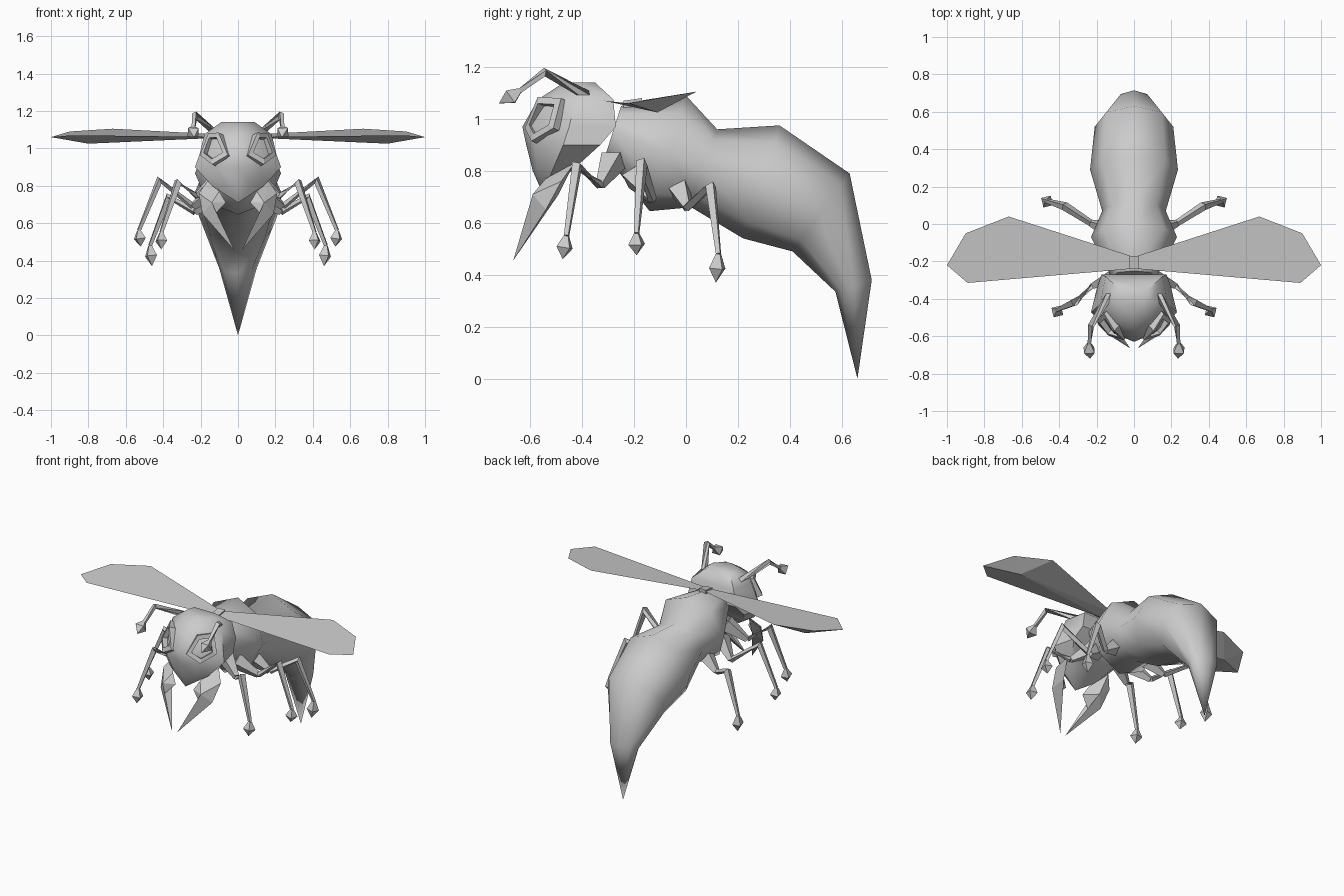
import bpy, bmesh, math
from mathutils import Vector

if "Cube" in bpy.data.objects:
    bpy.data.objects.remove(bpy.data.objects["Cube"])

grey = bpy.data.materials.new("plain grey")
grey.diffuse_color = (0.6, 0.6, 0.6, 1)
grey.use_nodes = True
grey.node_tree.nodes["Principled BSDF"].inputs["Base Color"].default_value = grey.diffuse_color


def finish(name, bm, mirror=False, smooth=None):
    bmesh.ops.recalc_face_normals(bm, faces=bm.faces)
    me = bpy.data.meshes.new(name)
    bm.to_mesh(me)
    bm.free()
    me.materials.append(grey)
    ob = bpy.data.objects.new(name, me)
    bpy.context.collection.objects.link(ob)
    if mirror:
        ob.modifiers.new("mirror", 'MIRROR').use_mirror_merge = False
    if smooth:
        bpy.ops.object.select_all(action='DESELECT')
        ob.select_set(True)
        bpy.context.view_layer.objects.active = ob
        bpy.ops.object.shade_smooth_by_angle(angle=math.radians(smooth))
    return ob


def loft(bm, rings, tip=None):
    """Skin equal rings; close the end with a point or a cap."""
    vs = [[bm.verts.new(p) for p in r] for r in rings]
    n = len(vs[0])
    for a, b in zip(vs, vs[1:]):
        for i in range(n):
            j = (i + 1) % n
            bm.faces.new((a[i], a[j], b[j], b[i]))
    bm.faces.new(vs[0])
    if tip is None:
        bm.faces.new(vs[-1])
    else:
        t = bm.verts.new(tip)
        for i in range(n):
            bm.faces.new((vs[-1][i], vs[-1][(i + 1) % n], t))


def limb(bm, path, radii, tip=None):
    """Four-sided tube through the points, one radius per point."""
    pts = [Vector(p) for p in path]
    rings = []
    for i, p in enumerate(pts):
        d = pts[min(i + 1, len(pts) - 1)] - pts[max(i - 1, 0)]
        u = d.cross(Vector((0.5, -0.8, 0.1))).normalized()
        v = d.cross(u).normalized()
        r = radii[i]
        rings.append([p + u * r, p + v * r, p - u * r, p - v * r])
    loft(bm, rings, tip)


# thorax and curved abdomen: top (y, z), bottom (y, z), half width
bm = bmesh.new()
rings = []
for yt, zt, yb, zb, w in [(-.25, 1.05, -.31, .86, .12),
                          (.0, 1.09, -.14, .645, .23),
                          (.12, .96, .02, .66, .17),
                          (.36, .975, .22, .54, .235),
                          (.63, .79, .41, .49, .21),
                          (.715, .38, .575, .335, .10)]:
    c, h = Vector((0, (yt + yb) / 2, (zt + zb) / 2)), Vector((0, (yt - yb) / 2, (zt - zb) / 2))
    rings.append([c + h * math.cos(k * math.pi / 4) + Vector((w * math.sin(k * math.pi / 4), 0, 0))
                  for k in range(8)])
loft(bm, rings, (0, .66, 0))
finish("body", bm, smooth=60)

# head: height, front y, back y, half width
bm = bmesh.new()
rings = []
for z, f, b, w in [(1.14, -.47, -.35, .09), (1.075, -.57, -.28, .18),
                   (.97, -.63, -.27, .205), (.90, -.615, -.33, .23),
                   (.80, -.59, -.44, .14)]:
    m = f + (b - f) * .5
    q = f + (b - f) * .12
    half = [(w * .5, q), (w, m), (w * .85, b)]
    rings.append([Vector((0, f, z))] + [Vector((x, y, z)) for x, y in half]
                 + [Vector((-x, y, z)) for x, y in reversed(half)])
loft(bm, rings, (0, -.55, .71))
finish("head", bm, smooth=45)

# eyes: raised slanted rims around a sunken pane
bm = bmesh.new()
out = Vector((.62, -.72, .3)).normalized()
rim = [Vector(p) for p in [(.095, -.56, 1.08), (.15, -.47, 1.075), (.195, -.50, .96),
                           (.13, -.585, .91), (.045, -.61, .96)]]
mid = sum(rim, Vector()) / 5
inner = [mid + (p - mid) * .68 for p in rim]
loft(bm, [[p - out * .05 for p in rim], [p + out * .015 for p in rim],
          [p + out * .02 for p in inner], [p - out * .015 for p in inner]])
finish("eye", bm, mirror=True)

# mandibles: bent pointed blades
bm = bmesh.new()
edge = [(.16, -.43, .83), (.21, -.48, .76), (.19, -.54, .65), (.02, -.665, .455),
        (.13, -.585, .64), (.065, -.56, .71), (.10, -.54, .77)]
vs = [bm.verts.new(p) for p in edge]
front, back = bm.verts.new((.14, -.59, .71)), bm.verts.new((.14, -.49, .71))
for i in range(7):
    for apex in (front, back):
        bm.faces.new((vs[i], vs[(i + 1) % 7], apex))
finish("mandible", bm, mirror=True)

# wings: flat top with a shallow keel beneath
bm = bmesh.new()
edge = [(.02, -.17, 1.07), (.67, .04, 1.105), (.90, -.05, 1.09), (1, -.22, 1.06),
        (.89, -.315, 1.07), (.02, -.24, 1.06)]
vs = [bm.verts.new(p) for p in edge]
bm.faces.new(vs)
keel = bm.verts.new((.80, -.11, 1.025))
for i in range(6):
    bm.faces.new((vs[i], vs[(i + 1) % 6], keel))
finish("wing", bm, mirror=True)

# wing hinge
bm = bmesh.new()
loft(bm, [[(x, -.17, 1.08), (x, -.24, 1.07), (x, -.24, 1.03), (x, -.17, 1.03)] for x in (-.025, .025)])
finish("wing_hinge", bm)

# antennae with bulb ends
bm = bmesh.new()
limb(bm, [(.13, -.38, 1.09), (.23, -.545, 1.18), (.24, -.65, 1.10)], [.02, .018, .013])
limb(bm, [(.24, -.64, 1.11), (.24, -.675, 1.085)], [.013, .04], (.235, -.72, 1.06))
finish("antenna", bm, mirror=True, smooth=30)

# legs: hip, low joint, knee, ankle, toe
legs = {
    "front_leg": [(.10, -.28, .84), (.22, -.33, .745), (.32, -.42, .82), (.41, -.46, .55), (.41, -.475, .46)],
    "middle_leg": [(.12, -.20, .78), (.24, -.13, .69), (.42, -.17, .83), (.53, -.19, .56), (.52, -.19, .475)],
    "rear_leg": [(.12, -.03, .74), (.23, .005, .66), (.37, .095, .74), (.47, .125, .48), (.46, .115, .37)],
}
for name, (hip, low, knee, ankle, toe) in legs.items():
    bm = bmesh.new()
    limb(bm, [hip, low], [.055, .02])
    limb(bm, [low, knee, ankle], [.018, .024, .012])
    a, t = Vector(ankle), Vector(toe)
    limb(bm, [a, a.lerp(t, .5)], [.012, .037], t)
    finish(name, bm, mirror=True, smooth=30)
